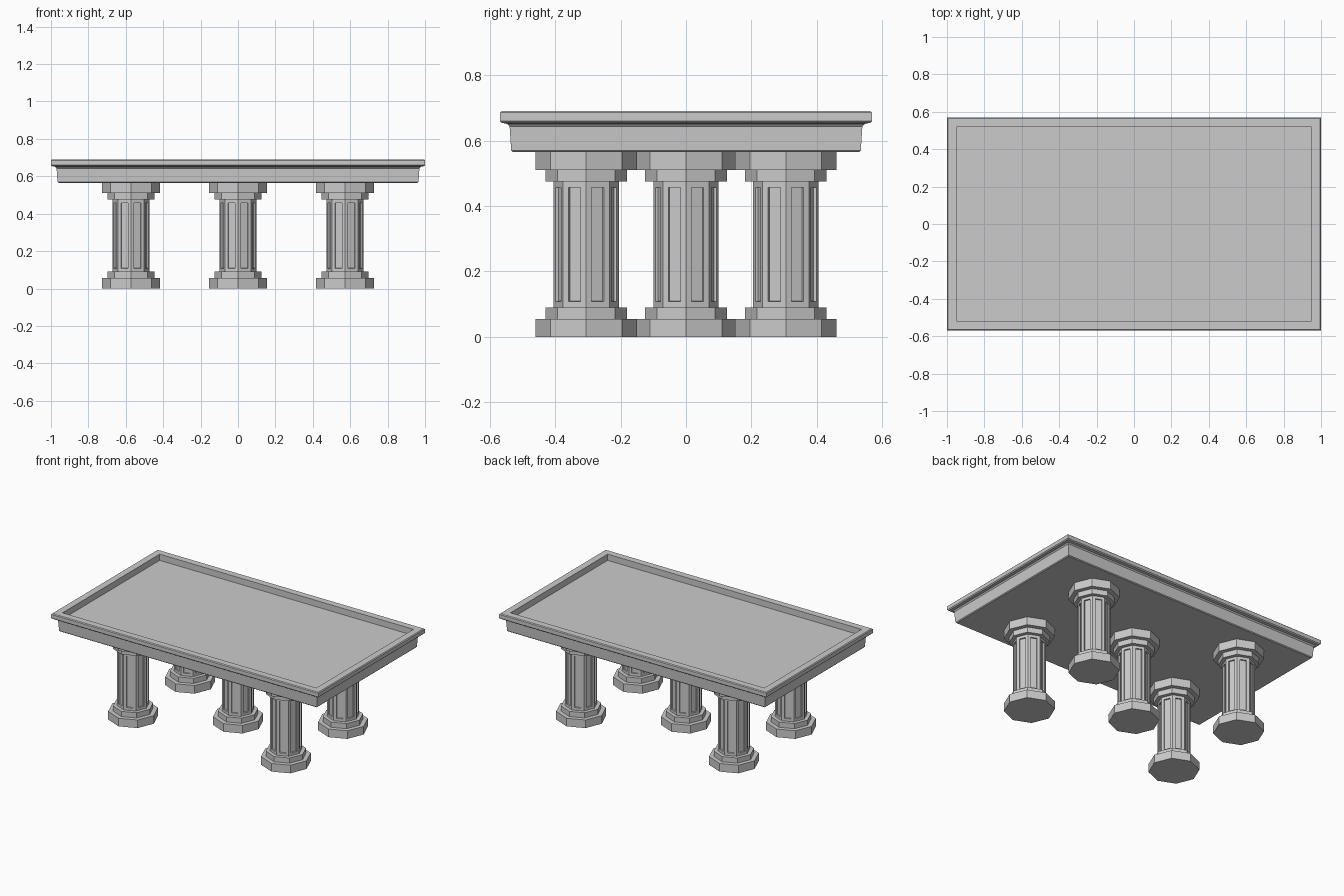
import bpy, bmesh
from math import cos, sin, pi

if "Cube" in bpy.data.objects:
    bpy.data.objects.remove(bpy.data.objects["Cube"])


def loft(name, rings, location=(0, 0, 0), edit=None):
    """Skin a stack of closed rings, cap both ends, and make an object."""
    bm = bmesh.new()
    loops = [[bm.verts.new(p) for p in ring] for ring in rings]
    n = len(rings[0])
    bands = []
    for a, b in zip(loops, loops[1:]):
        bands.append([bm.faces.new((a[i], a[(i + 1) % n], b[(i + 1) % n], b[i]))
                      for i in range(n)])
    bm.faces.new(loops[0][::-1])
    bm.faces.new(loops[-1])
    bm.normal_update()
    if edit:
        edit(bm, bands)
    mesh = bpy.data.meshes.new(name)
    bm.to_mesh(mesh)
    bm.free()
    obj = bpy.data.objects.new(name, mesh)
    obj.location = location
    bpy.context.collection.objects.link(obj)
    return obj


def octagon(r, z):
    return [(r * cos(i * pi / 4), r * sin(i * pi / 4), z) for i in range(8)]


def rectangle(inset, z):
    x, y = 0.998 + 0.002 - inset, 0.569 - inset
    return [(-x, -y, z), (x, -y, z), (x, y, z), (-x, y, z)]


# Table top: apron, moulded lip, raised rim and sunken surface
top_profile = [(0.040, 0.565), (0.035, 0.570), (0.030, 0.643), (0.023, 0.651),
               (0.006, 0.654), (0.000, 0.660), (0.000, 0.685), (0.005, 0.690),
               (0.050, 0.690), (0.050, 0.648)]
loft("table_top", [rectangle(o, z) for o, z in top_profile])

# Octagonal columns: stepped base and capital, recessed panels on the shaft
column_profile = [(0.155, 0.0), (0.155, 0.055), (0.125, 0.055), (0.125, 0.090),
                  (0.100, 0.090), (0.100, 0.475), (0.125, 0.475), (0.125, 0.510),
                  (0.155, 0.510), (0.155, 0.565)]


def recess_panels(bm, bands):
    shaft = bands[4]
    bmesh.ops.inset_individual(bm, faces=shaft, thickness=0.018, use_even_offset=True)
    bmesh.ops.inset_individual(bm, faces=shaft, thickness=0.001, depth=-0.008,
                               use_even_offset=True)


spots = {"centre": (0, 0), "front_left": (-0.572, -0.305), "front_right": (0.572, -0.305),
         "back_left": (-0.572, 0.305), "back_right": (0.572, 0.305)}
for place, (x, y) in spots.items():
    loft(place + "_column", [octagon(r, z) for r, z in column_profile],
         (x, y, 0), recess_panels)
